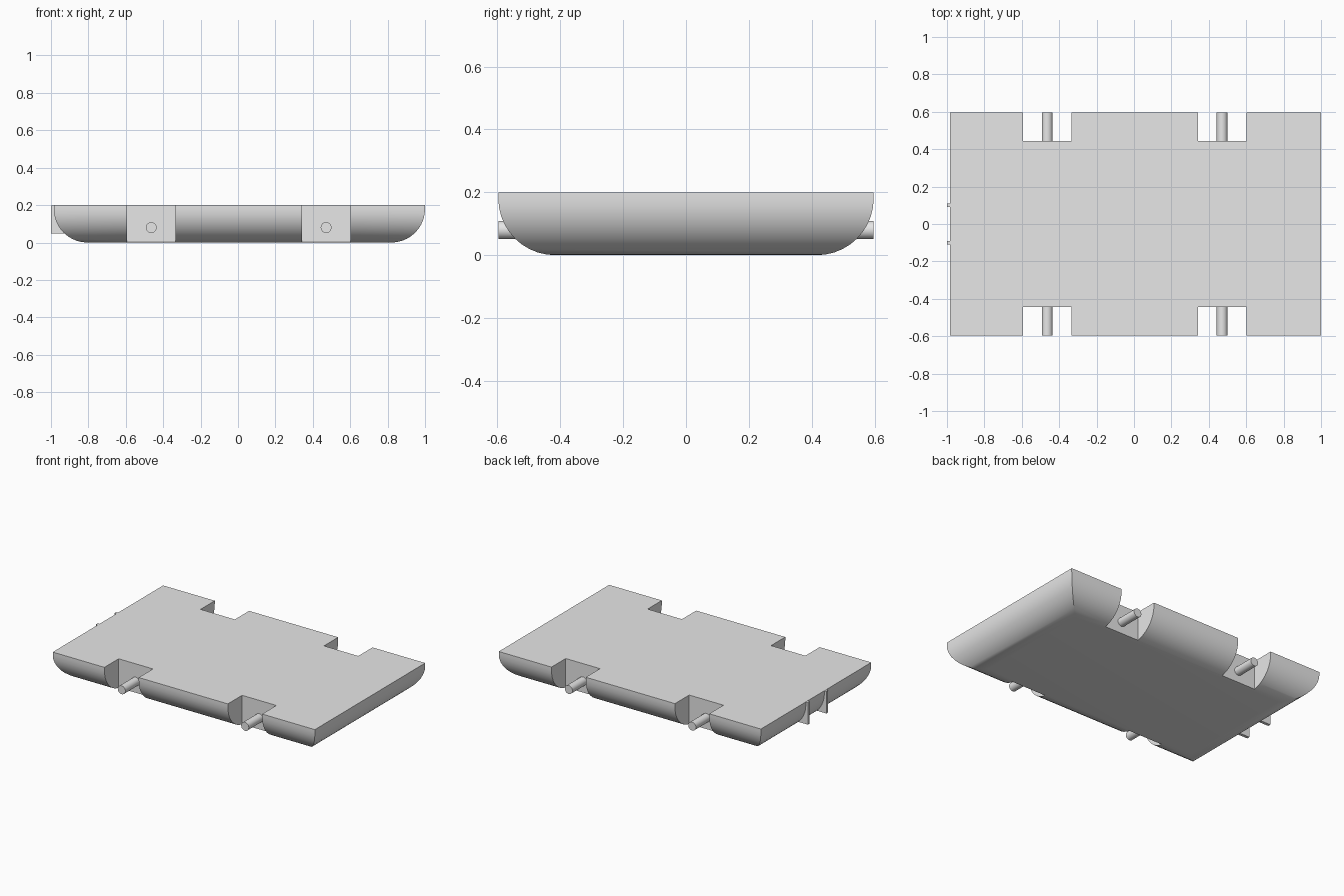
import bpy
import bmesh
import math
from mathutils import Matrix

cube = bpy.data.objects.get("Cube")
if cube:
    bpy.data.objects.remove(cube, do_unlink=True)

LEFT, RIGHT, HALF_Y, TOP = -0.985, 1.0, 0.597, 0.2
ROUND = 0.18
STEPS = 10
NOTCH_Y = 0.443
AXLE_X = (-0.464, 0.471)

grey = bpy.data.materials.new("plain grey")
grey.use_nodes = True
grey.diffuse_color = (0.8, 0.8, 0.8, 1)
grey.node_tree.nodes["Principled BSDF"].inputs["Base Color"].default_value = grey.diffuse_color


def add_object(name, bm):
    bmesh.ops.recalc_face_normals(bm, faces=bm.faces)
    mesh = bpy.data.meshes.new(name)
    bm.to_mesh(mesh)
    bm.free()
    mesh.materials.append(grey)
    obj = bpy.data.objects.new(name, mesh)
    bpy.context.collection.objects.link(obj)
    return obj


def box(name, x0, x1, y0, y1, z0, z1):
    bm = bmesh.new()
    bmesh.ops.create_cube(bm, size=1)
    bmesh.ops.scale(bm, vec=(x1 - x0, y1 - y0, z1 - z0), verts=bm.verts)
    bmesh.ops.translate(bm, vec=((x0 + x1) / 2, (y0 + y1) / 2, (z0 + z1) / 2), verts=bm.verts)
    return add_object(name, bm)


def smooth(obj):
    bpy.ops.object.select_all(action="DESELECT")
    obj.select_set(True)
    bpy.context.view_layer.objects.active = obj
    bpy.ops.object.shade_smooth_by_angle(angle=math.radians(30))


# Slab: stacked rectangles, inset along a quarter circle towards the bottom
bm = bmesh.new()
levels = [(0, TOP)]
for i in range(STEPS + 1):
    a = math.pi / 2 * i / STEPS
    levels.append((ROUND * (1 - math.cos(a)), ROUND * (1 - math.sin(a))))
rings = []
for inset, z in levels:
    x0, x1, y = LEFT + inset, RIGHT - inset, HALF_Y - inset
    rings.append([bm.verts.new((px, py, z)) for px, py in ((x0, -y), (x1, -y), (x1, y), (x0, y))])
bm.faces.new(rings[0])
bm.faces.new(rings[-1])
for a, b in zip(rings, rings[1:]):
    for i in range(4):
        j = (i + 1) % 4
        bm.faces.new((a[i], a[j], b[j], b[i]))
slab = add_object("slab_body", bm)

# Wheel notches, cut through the long sides
for x in AXLE_X:
    for side in (-1, 1):
        near, far = sorted((side * NOTCH_Y, side))
        cutter = box("notch_cutter", x - 0.13, x + 0.13, near, far, -0.1, TOP + 0.1)
        cutter.hide_render = True
        cut = slab.modifiers.new("notch", "BOOLEAN")
        cut.operation = "DIFFERENCE"
        cut.solver = "EXACT"
        cut.object = cutter
        bpy.context.view_layer.objects.active = slab
        bpy.ops.object.modifier_apply(modifier=cut.name)
        bpy.data.objects.remove(cutter, do_unlink=True)
smooth(slab)

# Axle stubs inside the notches
for end, x in zip(("rear", "front"), AXLE_X):
    for label, side in (("right", -1), ("left", 1)):
        length = HALF_Y - NOTCH_Y + 0.01
        bm = bmesh.new()
        bmesh.ops.create_cone(bm, cap_ends=True, segments=24, radius1=0.029, radius2=0.029, depth=length)
        bmesh.ops.rotate(bm, cent=(0, 0, 0), matrix=Matrix.Rotation(math.pi / 2, 3, "X"), verts=bm.verts)
        bmesh.ops.translate(bm, vec=(x, side * (HALF_Y - length / 2), 0.08), verts=bm.verts)
        smooth(add_object(f"{end}_{label}_axle", bm))

# Thin upright plates on the end
for label, y in (("a", -0.1), ("b", 0.1)):
    box(f"end_plate_{label}", -1.0, -0.9, y - 0.01, y + 0.01, 0.048, TOP - 0.001)
